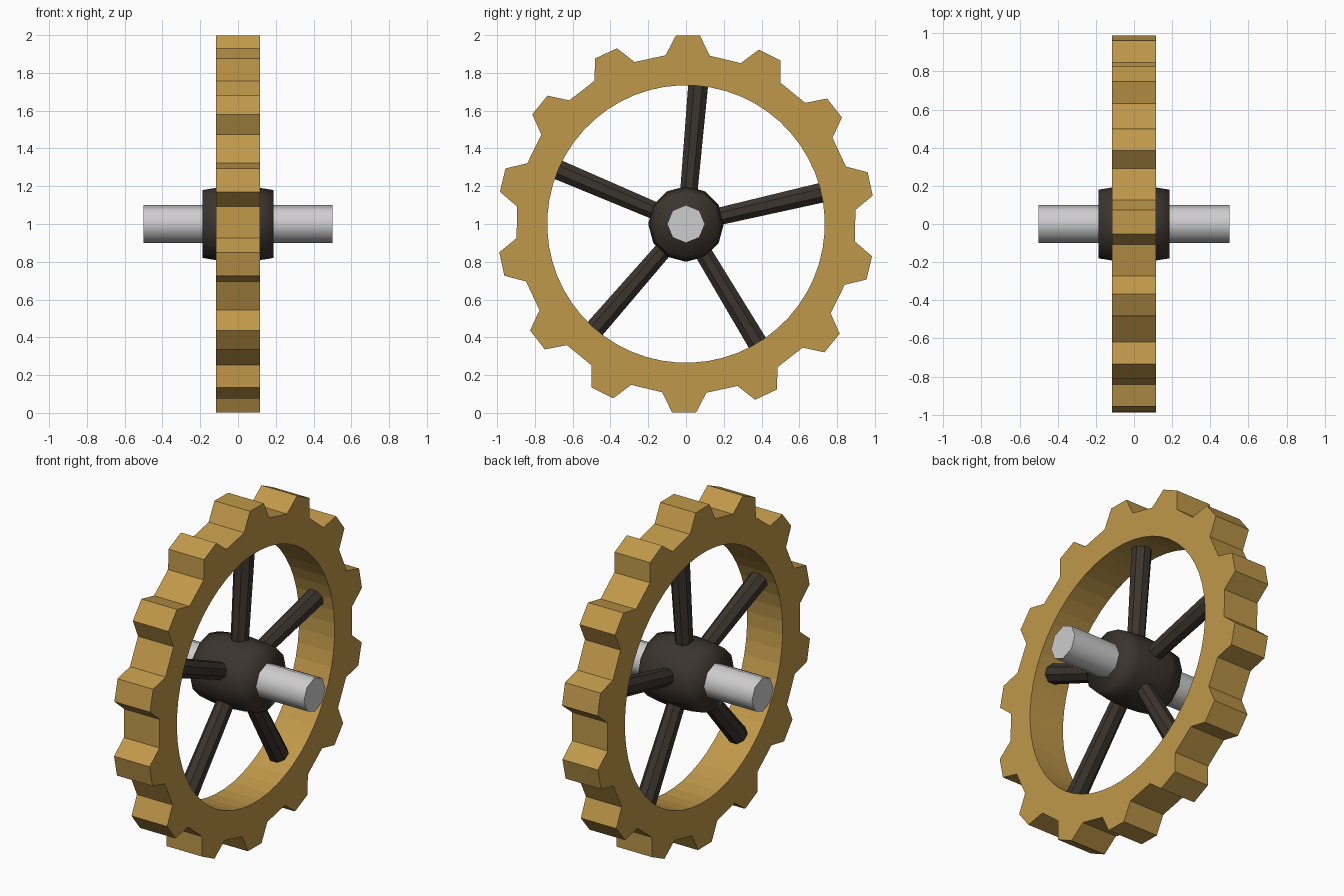
import bpy, bmesh, math
from mathutils import Matrix, Vector

if "Cube" in bpy.data.objects:
    bpy.data.objects.remove(bpy.data.objects["Cube"])

CENTRE = Vector((0, 0, 1.0))
TEETH = 14
PITCH = 360 / TEETH


def material(name, rgb):
    m = bpy.data.materials.new(name)
    m.diffuse_color = (*rgb, 1)
    m.use_nodes = True
    m.node_tree.nodes["Principled BSDF"].inputs["Base Color"].default_value = m.diffuse_color
    return m


GOLD = material("ochre gold", (0.53, 0.315, 0.068))
DARK = material("dark brown", (0.045, 0.035, 0.027))
STEEL = material("light grey", (0.62, 0.61, 0.62))


def polar(x, r, deg):
    """Point on the wheel, angle measured from the top towards +y."""
    a = math.radians(deg)
    return CENTRE + Vector((x, r * math.sin(a), r * math.cos(a)))


def finish(name, bm, mat):
    bmesh.ops.recalc_face_normals(bm, faces=bm.faces)
    mesh = bpy.data.meshes.new(name)
    bm.to_mesh(mesh)
    bm.free()
    mesh.materials.append(mat)
    ob = bpy.data.objects.new(name, mesh)
    bpy.context.collection.objects.link(ob)
    return ob


def lathe(name, profile, sides, mat, turn=0):
    """Capped solid around the x axis from (x, radius) pairs."""
    bm = bmesh.new()
    rings = [[bm.verts.new(polar(x, r, turn + 360 * i / sides)) for i in range(sides)]
             for x, r in profile]
    for a, b in zip(rings, rings[1:]):
        for i in range(sides):
            j = (i + 1) % sides
            bm.faces.new((a[i], a[j], b[j], b[i]))
    bm.faces.new(rings[0])
    bm.faces.new(rings[-1])
    return finish(name, bm, mat)


# Toothed rim: four outline points per tooth, matched by four bore points
bm = bmesh.new()
outline = []
for t in range(TEETH):
    mid = 0.6 + t * PITCH
    for off, r in ((-7.5, 0.9), (-3.65, 1.0), (3.65, 1.0), (7.5, 0.9)):
        outline.append((mid + off, r))
n = len(outline)
half = 0.116
loops = []
for x in (-half, half):
    loops.append([bm.verts.new(polar(x, r, a)) for a, r in outline])
    loops.append([bm.verts.new(polar(x, 0.735, 0.6 + (i - 1.5) * 360 / n)) for i in range(n)])
out_l, in_l, out_r, in_r = loops
for a, b in ((out_l, in_l), (in_l, in_r), (in_r, out_r), (out_r, out_l)):
    for i in range(n):
        j = (i + 1) % n
        bm.faces.new((a[i], a[j], b[j], b[i]))
finish("toothed_rim", bm, GOLD)

# Hub, slightly barrelled and softly shaded
hub = lathe("hub", [(-0.187, 0.18), (-0.11, 0.192), (0, 0.2), (0.11, 0.192), (0.187, 0.18)], 12, DARK)
hub.data.shade_smooth()

# Axle
axle = lathe("axle", [(-0.5, 0.1), (0.5, 0.1)], 8, STEEL)
bpy.context.view_layer.objects.active = axle
axle.select_set(True)
bpy.ops.object.shade_smooth_by_angle(angle=math.radians(60))
axle.select_set(False)

# Five tapered spokes from hub to rim
for k in range(5):
    bm = bmesh.new()
    r0, r1 = 0.12, 0.75
    bmesh.ops.create_cone(bm, cap_ends=True, segments=8, radius1=0.049, radius2=0.057, depth=r1 - r0)
    bm.transform(Matrix.Translation(CENTRE)
                 @ Matrix.Rotation(-math.radians(5 + 72 * k), 4, 'X')
                 @ Matrix.Translation((0, 0, (r0 + r1) / 2))
                 @ Matrix.Rotation(math.radians(22.5), 4, 'Z'))
    finish("spoke_%d" % (k + 1), bm, DARK)
